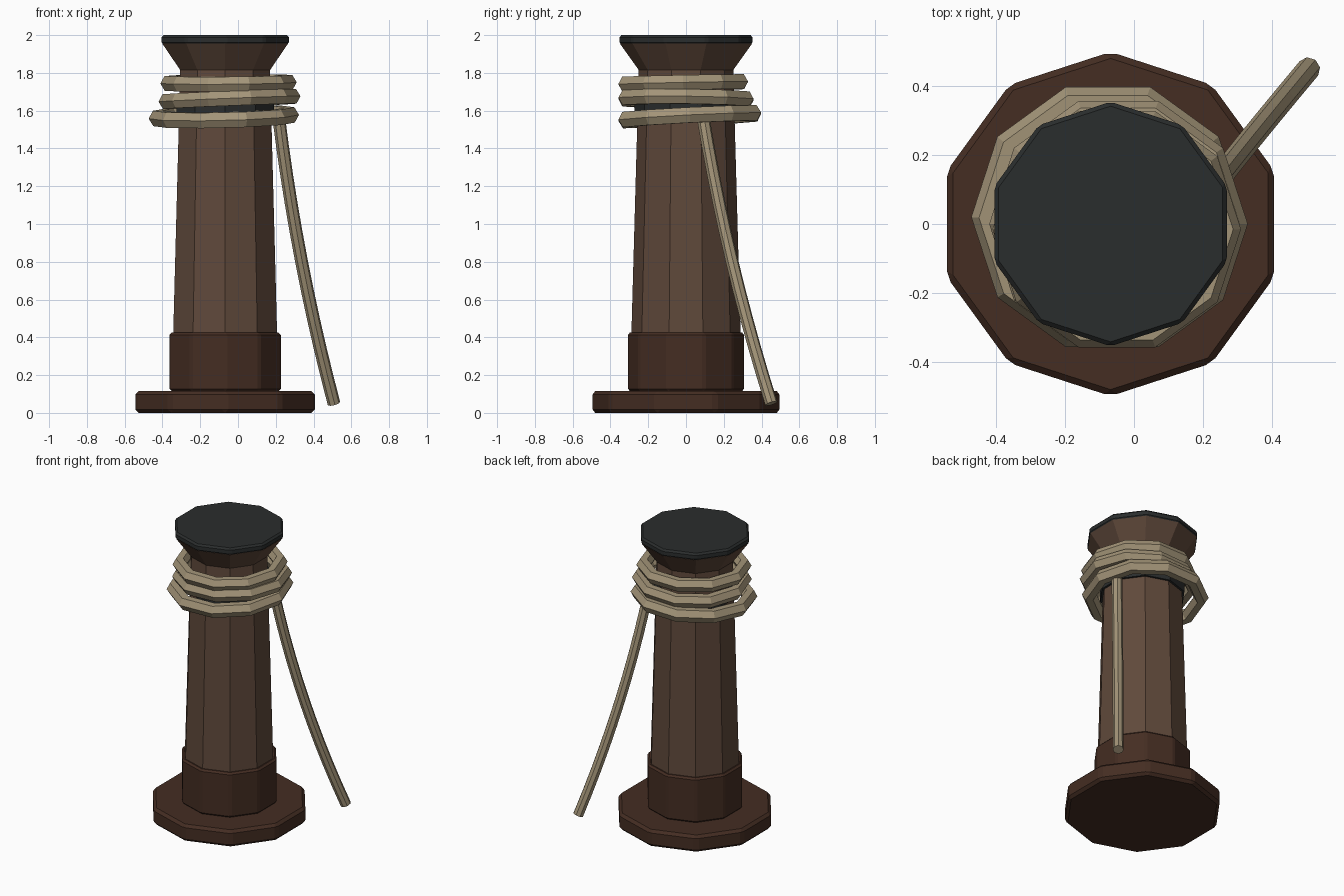
import bpy, bmesh, math
from mathutils import Vector, Matrix

if "Cube" in bpy.data.objects:
    bpy.data.objects.remove(bpy.data.objects["Cube"])

SIDES = 10
CX = -0.068  # post axis; the loose rope end shifts the overall centre


def material(name, rgb):
    m = bpy.data.materials.new(name)
    m.diffuse_color = (*rgb, 1)
    m.use_nodes = True
    m.node_tree.nodes["Principled BSDF"].inputs["Base Color"].default_value = m.diffuse_color
    return m


wood = material("wood", (0.115, 0.066, 0.043))
dark_wood = material("dark_wood", (0.058, 0.026, 0.016))
iron = material("iron", (0.023, 0.026, 0.026))
hemp = material("hemp", (0.37, 0.30, 0.19))


def add_mesh(name, bm, mat):
    bmesh.ops.recalc_face_normals(bm, faces=bm.faces)
    me = bpy.data.meshes.new(name)
    bm.to_mesh(me)
    bm.free()
    me.materials.append(mat)
    ob = bpy.data.objects.new(name, me)
    bpy.context.collection.objects.link(ob)
    return ob


def drum(name, z0, z1, r0, r1, mat, bevel=0):
    """Ten-sided tapered drum with a corner pointing along y."""
    bm = bmesh.new()
    rings = []
    for z, r in ((z0, r0), (z1, r1)):
        angles = [math.pi / 2 + i * math.tau / SIDES for i in range(SIDES)]
        rings.append([bm.verts.new((CX + r * math.cos(a), r * math.sin(a), z)) for a in angles])
    for i in range(SIDES):
        j = (i + 1) % SIDES
        bm.faces.new((rings[0][i], rings[0][j], rings[1][j], rings[1][i]))
    bm.faces.new(rings[0])
    bm.faces.new(rings[1])
    ob = add_mesh(name, bm, mat)
    if bevel:
        mod = ob.modifiers.new("Bevel", 'BEVEL')
        mod.width = bevel
        mod.segments = 1
        mod.limit_method = 'ANGLE'
        mod.angle_limit = math.radians(30)


def rope_ring(name, centre, major, minor, slope_x, slope_y):
    """Hexagonal-section rope loop, tilted by the given slopes."""
    bm = bmesh.new()
    grid = []
    for i in range(SIDES):
        a = i * math.tau / SIDES
        ring = []
        for k in range(6):
            b = k * math.tau / 6
            r = major + minor * math.cos(b)
            ring.append(bm.verts.new((r * math.cos(a), r * math.sin(a), minor * math.sin(b))))
        grid.append(ring)
    for i in range(SIDES):
        for k in range(6):
            n, m = (i + 1) % SIDES, (k + 1) % 6
            bm.faces.new((grid[i][k], grid[n][k], grid[n][m], grid[i][m]))
    tilt = Matrix.Rotation(-slope_x, 4, 'Y') @ Matrix.Rotation(slope_y, 4, 'X')
    bm.transform(Matrix.Translation(centre) @ tilt)
    add_mesh(name, bm, hemp)


# Post
drum("base_plate", 0.0, 0.115, 0.5, 0.5, dark_wood, 0.018)
drum("lower_collar", 0.115, 0.425, 0.31, 0.31, dark_wood, 0.012)
drum("shaft", 0.10, 1.82, 0.298, 0.25, wood)
drum("iron_band", 1.57, 1.66, 0.272, 0.272, iron)
drum("flared_head", 1.815, 1.955, 0.25, 0.35, wood)
drum("iron_cap", 1.95, 2.0, 0.355, 0.355, iron, 0.012)

# Rope coils
rope_ring("rope_coil_top", (-0.05, -0.015, 1.747), 0.316, 0.045, 0.008, 0.02)
rope_ring("rope_coil_middle", (-0.045, 0.0, 1.662), 0.331, 0.045, 0.04, -0.01)
rope_ring("rope_coil_bottom", (-0.075, 0.02, 1.568), 0.351, 0.047, 0.025, 0.05)

# Loose rope end, hanging in a gentle bow
top, ctrl, end = Vector((0.215, 0.09, 1.57)), Vector((0.31, 0.215, 0.80)), Vector((0.508, 0.452, 0.05))
cu = bpy.data.curves.new("rope_tail", 'CURVE')
cu.dimensions = '3D'
cu.bevel_depth = 0.034
cu.bevel_resolution = 2
cu.use_fill_caps = True
sp = cu.splines.new('POLY')
N = 10
sp.points.add(N)
for i in range(N + 1):
    t = i / N
    p = top * (1 - t) ** 2 + ctrl * 2 * t * (1 - t) + end * t * t
    sp.points[i].co = (*p, 1)
sp.use_smooth = False
cu.materials.append(hemp)
bpy.context.collection.objects.link(bpy.data.objects.new("rope_tail", cu))
